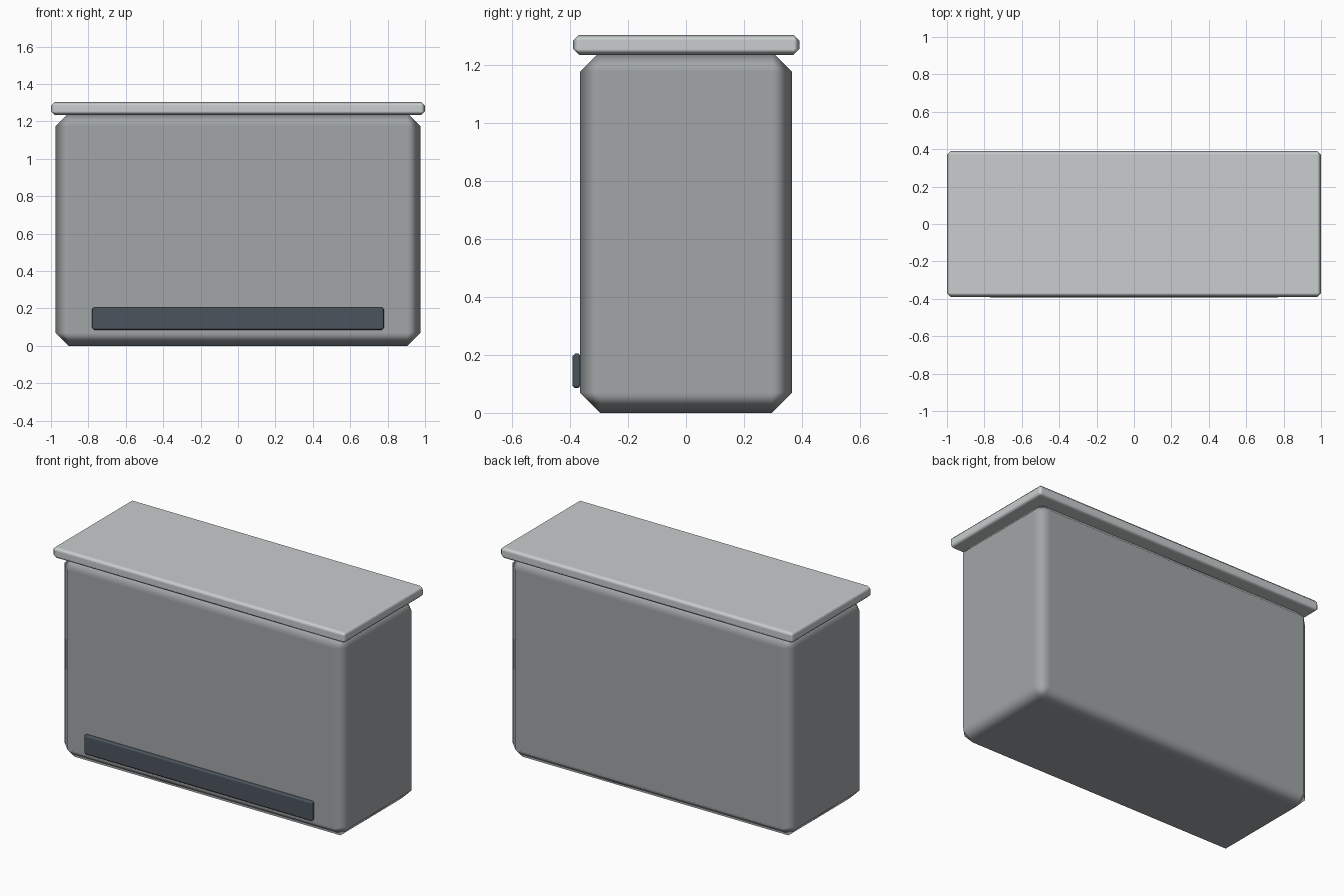
import bpy
import math

if "Cube" in bpy.data.objects:
    bpy.data.objects.remove(bpy.data.objects["Cube"])


def material(name, rgb):
    mat = bpy.data.materials.new(name)
    mat.diffuse_color = (*rgb, 1.0)
    mat.use_nodes = True
    mat.node_tree.nodes["Principled BSDF"].inputs["Base Color"].default_value = mat.diffuse_color
    return mat


def bevelled_box(name, low, high, bevel, mat):
    """Box between two corners with a single smooth-shaded chamfer on all edges."""
    centre = [(a + b) / 2 for a, b in zip(low, high)]
    size = [b - a for a, b in zip(low, high)]
    bpy.ops.mesh.primitive_cube_add(size=1, location=centre)
    obj = bpy.context.object
    obj.name = name
    obj.scale = size
    bpy.ops.object.transform_apply(location=False, rotation=False, scale=True)
    obj.data.materials.append(mat)
    for poly in obj.data.polygons:
        poly.use_smooth = True
    mod = obj.modifiers.new("edge_bevel", 'BEVEL')
    mod.width = bevel
    mod.segments = 1
    mod.limit_method = 'ANGLE'
    mod.angle_limit = math.radians(30)
    mod.harden_normals = True
    return obj


body_grey = material("body_grey", (0.36, 0.38, 0.39))
lid_grey = material("lid_grey", (0.58, 0.61, 0.62))
dark_slate = material("dark_slate", (0.07, 0.09, 0.11))

# Main cabinet, its top tucked slightly into the lid
bevelled_box("cabinet_body", (-0.975, -0.366, 0), (0.975, 0.366, 1.245), 0.07, body_grey)

# Overhanging lid
bevelled_box("top_lid", (-1.0, -0.389, 1.234), (1.0, 0.391, 1.303), 0.02, lid_grey)

# Dark strip low on the front face
bevelled_box("front_strip", (-0.78, -0.392, 0.085), (0.78, -0.362, 0.205), 0.01, dark_slate)
